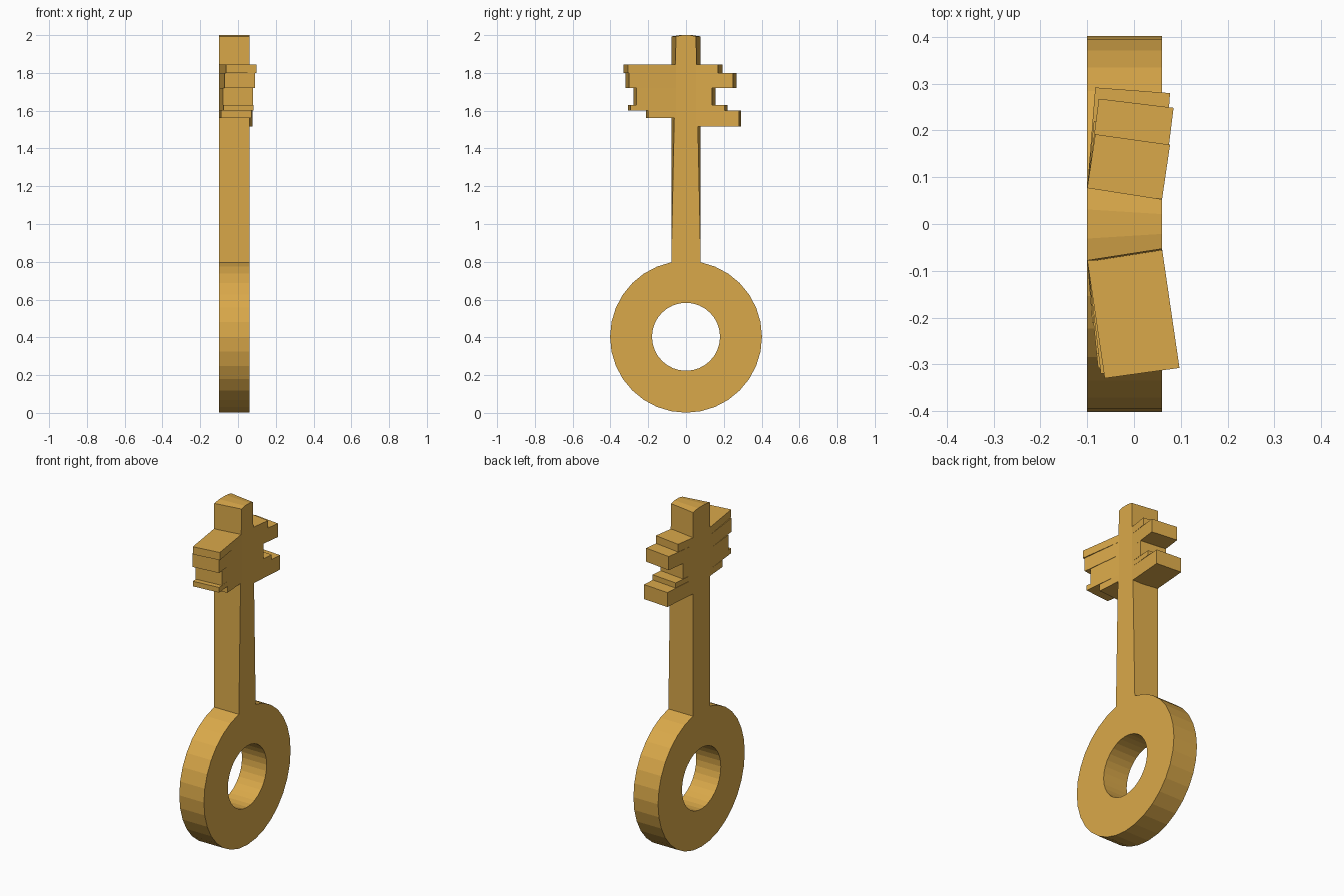
import bpy, bmesh, math

if "Cube" in bpy.data.objects:
    bpy.data.objects.remove(bpy.data.objects["Cube"])

gold = bpy.data.materials.new("gold")
gold.diffuse_color = (0.70, 0.395, 0.068, 1)
gold.use_nodes = True
gold.node_tree.nodes["Principled BSDF"].inputs["Base Color"].default_value = gold.diffuse_color

BACK, FRONT = -0.10, 0.06


def finish(name, bm):
    bmesh.ops.recalc_face_normals(bm, faces=bm.faces)
    mesh = bpy.data.meshes.new(name)
    bm.to_mesh(mesh)
    bm.free()
    mesh.materials.append(gold)
    obj = bpy.data.objects.new(name, mesh)
    bpy.context.collection.objects.link(obj)
    return obj


def loft(name, a, b):
    """Solid between two matching outlines."""
    bm = bmesh.new()
    va = [bm.verts.new(p) for p in a]
    vb = [bm.verts.new(p) for p in b]
    n = len(a)
    bm.faces.new(va)
    bm.faces.new(vb[::-1])
    for i in range(n):
        j = (i + 1) % n
        bm.faces.new((va[i], va[j], vb[j], vb[i]))
    return finish(name, bm)


# Ring handle: flat washer with its axis along x
def ring(name, outer, inner, zc, n=32):
    bm = bmesh.new()
    rows = []
    for i in range(n):
        t = 2 * math.pi * i / n
        rows.append([bm.verts.new((x, r * math.sin(t), zc + r * math.cos(t)))
                     for x, r in ((BACK, outer), (FRONT, outer),
                                  (FRONT, inner), (BACK, inner))])
    for i in range(n):
        p, q = rows[i], rows[(i + 1) % n]
        for k in range(4):
            m = (k + 1) % 4
            bm.faces.new((p[k], p[m], q[m], q[k]))
    return finish(name, bm)


ring("ring_handle", 0.402, 0.18, 0.403)


# Shaft: constant width at the back, tapering upward at the front, arched tip
def shaft_outline(x, low, top):
    return [(x, -low, 0.797), (x, 0, 0.805), (x, low, 0.797), (x, top, 1.993),
            (x, top * 0.4, 2.0), (x, -top * 0.4, 2.0), (x, -top, 1.993)]


loft("shaft", shaft_outline(BACK, 0.078, 0.078),
     shaft_outline(FRONT, 0.078, 0.053))


# Teeth: slabs swept slightly forward; (bottom z, top z, reach, slope)
def tooth(name, side, z0, z1, reach, slope):
    tip = BACK + slope * (reach - 0.078)
    plan = [(BACK, 0.077), (tip, reach),
            (tip + 0.16, reach - 0.15 * slope), (FRONT, 0.053)]
    loft(name, [(x, side * y, z0) for x, y in plan],
         [(x, side * y, z1) for x, y in plan])


right = [(1.515, 1.60, 0.292, 0.08), (1.60, 1.63, 0.22, 0.10),
         (1.63, 1.72, 0.157, 0.13), (1.72, 1.80, 0.268, 0.13),
         (1.80, 1.845, 0.192, 0.15)]
left = [(1.56, 1.60, 0.212, 0.08), (1.60, 1.63, 0.308, 0.10),
        (1.63, 1.72, 0.278, 0.10), (1.72, 1.80, 0.32, 0.12),
        (1.80, 1.845, 0.33, 0.148)]
for label, side, teeth in (("right", 1, right), ("left", -1, left)):
    for i, spec in enumerate(teeth):
        tooth(f"{label}_tooth_{i + 1}", side, *spec)
